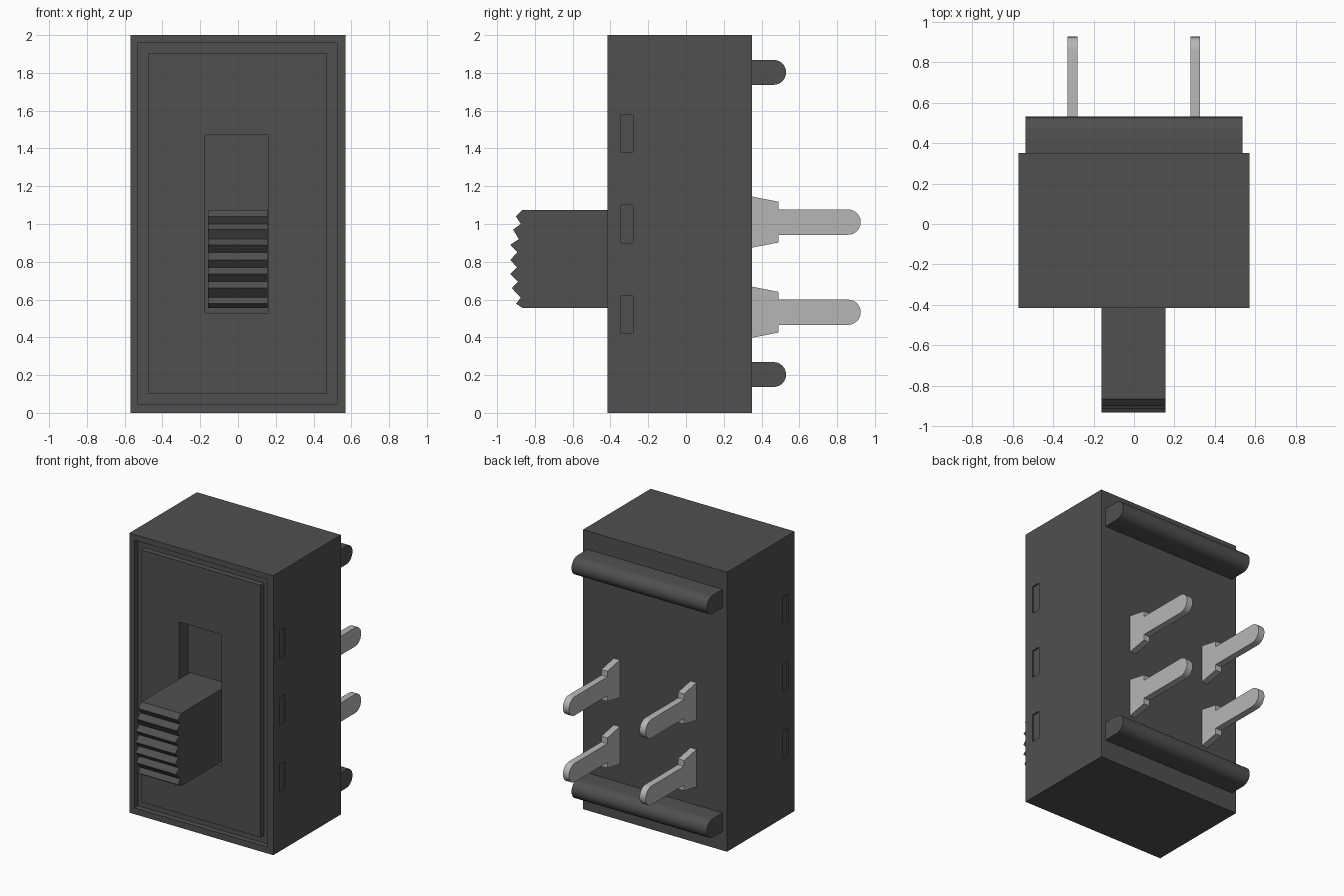
import bpy, bmesh, math

cube = bpy.data.objects.get("Cube")
if cube:
    bpy.data.objects.remove(cube, do_unlink=True)


def material(name, value):
    m = bpy.data.materials.new(name)
    m.use_nodes = True
    colour = (value, value, value, 1)
    m.diffuse_color = colour
    bsdf = m.node_tree.nodes["Principled BSDF"]
    bsdf.inputs["Base Color"].default_value = colour
    bsdf.inputs["Roughness"].default_value = 0.6
    return m


PLASTIC = material("dark grey plastic", 0.08)
METAL = material("light grey metal", 0.47)


def extrude_x(name, profile, x0, x1, mat, smooth=False):
    """Extrude a (y, z) profile along x."""
    bm = bmesh.new()
    face = bm.faces.new([bm.verts.new((x0, y, z)) for y, z in profile])
    geom = bmesh.ops.extrude_face_region(bm, geom=[face])["geom"]
    verts = [g for g in geom if isinstance(g, bmesh.types.BMVert)]
    bmesh.ops.translate(bm, vec=(x1 - x0, 0, 0), verts=verts)
    bmesh.ops.recalc_face_normals(bm, faces=bm.faces)
    mesh = bpy.data.meshes.new(name)
    bm.to_mesh(mesh)
    bm.free()
    mesh.materials.append(mat)
    ob = bpy.data.objects.new(name, mesh)
    bpy.context.collection.objects.link(ob)
    if smooth:
        bpy.ops.object.select_all(action='DESELECT')
        ob.select_set(True)
        bpy.context.view_layer.objects.active = ob
        bpy.ops.object.shade_smooth_by_angle(angle=math.radians(30))
    return ob


def box(name, x0, x1, y0, y1, z0, z1, mat=PLASTIC):
    return extrude_x(name, [(y0, z0), (y1, z0), (y1, z1), (y0, z1)], x0, x1, mat)


def cut(target, *dims):
    """Subtract a box and remove the cutter."""
    cutter = box("cutter", *dims)
    cutter.hide_render = True
    mod = target.modifiers.new("cut", 'BOOLEAN')
    mod.operation = 'DIFFERENCE'
    mod.solver = 'EXACT'
    mod.object = cutter
    bpy.context.view_layer.objects.active = target
    bpy.ops.object.modifier_apply(modifier=mod.name)
    bpy.data.objects.remove(cutter, do_unlink=True)


def round_end(y, z, r, n=12):
    """Half circle bulging to +y, from below to above."""
    angles = [math.pi * (i / n - 0.5) for i in range(n + 1)]
    return [(y + r * math.cos(a), z + r * math.sin(a)) for a in angles]


# Housing
FRONT, BACK = -0.415, 0.35
body = box("housing", -0.57, 0.57, FRONT, BACK, 0, 2)

# Groove around the front panel
g0, g1 = FRONT - 0.1, FRONT + 0.04
cut(body, -0.53, -0.475, g0, g1, 0.045, 1.96)
cut(body, 0.47, 0.525, g0, g1, 0.045, 1.96)
cut(body, -0.50, 0.50, g0, g1, 0.045, 0.10)
cut(body, -0.50, 0.50, g0, g1, 1.905, 1.96)

# Slot for the slider
cut(body, -0.175, 0.16, g0, FRONT + 0.10, 0.53, 1.47)

# Shallow side notches
for z in (0.52, 1.0, 1.48):
    for s in (-1, 1):
        x0, x1 = sorted((s * 0.56, s * 0.7))
        cut(body, x0, x1, -0.345, -0.28, z - 0.1, z + 0.1)

# Slider knob with a ridged, hollowed grip
teeth = [(-0.865, 1.075), (-0.90, 1.04), (-0.875, 1.0), (-0.915, 0.97),
         (-0.885, 0.92), (-0.93, 0.89), (-0.893, 0.85), (-0.93, 0.81),
         (-0.895, 0.77), (-0.93, 0.735), (-0.89, 0.695), (-0.922, 0.66),
         (-0.875, 0.61), (-0.90, 0.578), (-0.865, 0.555)]
extrude_x("slider_knob", teeth + [(-0.30, 0.555), (-0.30, 1.075)],
          -0.16, 0.155, PLASTIC)

# Standoff ribs on the back
for name, z in (("lower_rib", 0.203), ("upper_rib", 1.803)):
    profile = [(BACK - 0.02, z - 0.066)] + round_end(0.464, z, 0.066) \
        + [(BACK - 0.02, z + 0.066)]
    extrude_x(name, profile, -0.535, 0.535, PLASTIC, True)

# Terminal pins
for row, z in (("lower", 0.533), ("upper", 1.01)):
    profile = [(BACK - 0.01, z - 0.135), (BACK, z - 0.135), (0.49, z - 0.108),
               (0.49, z - 0.067)] + round_end(0.858, z, 0.067) + \
              [(0.49, z + 0.067), (0.49, z + 0.108),
               (BACK, z + 0.135), (BACK - 0.01, z + 0.135)]
    for side, x in (("right", -0.304), ("left", 0.303)):
        extrude_x(f"{row}_{side}_pin", profile, x - 0.024, x + 0.024, METAL, True)
